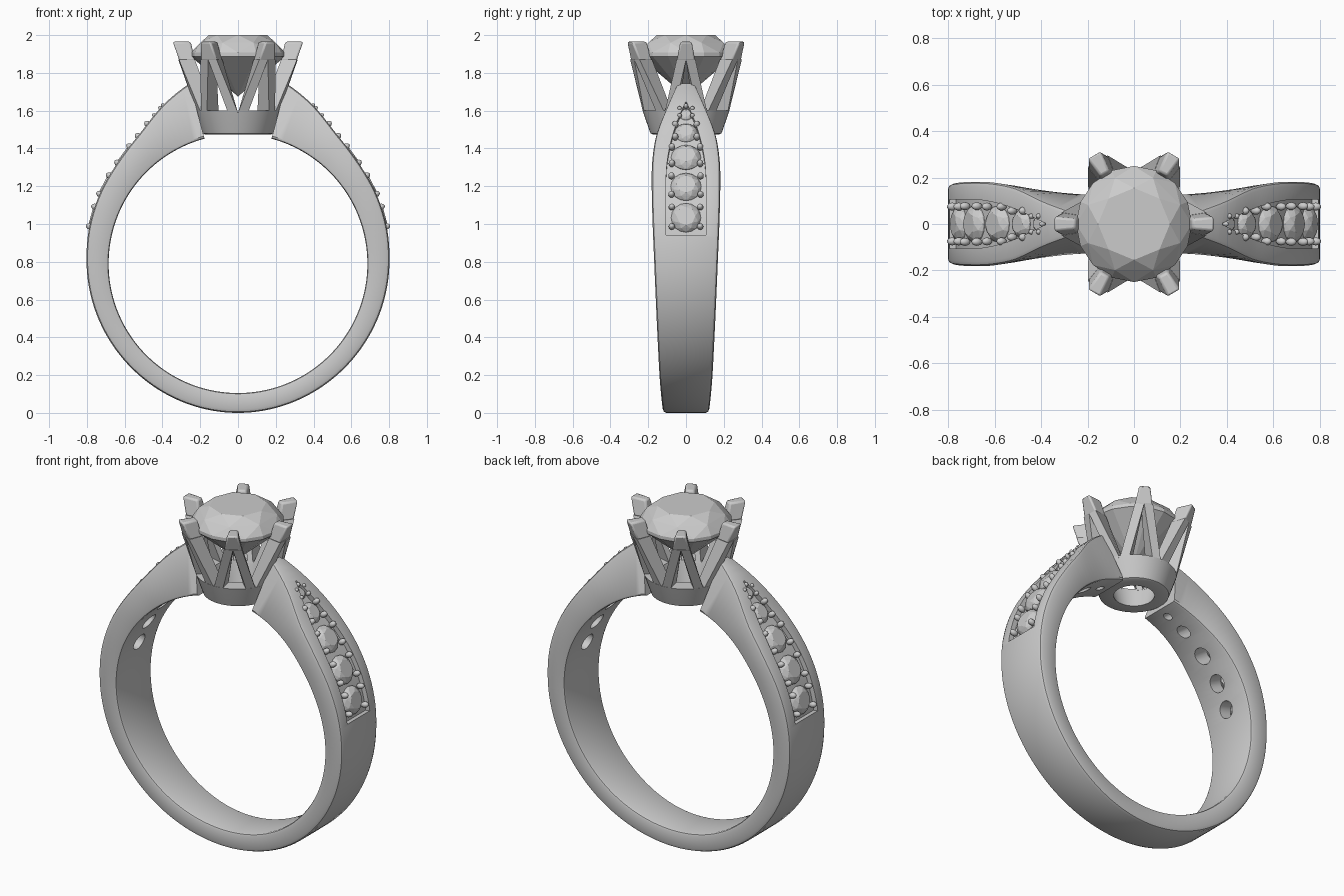
import bpy, bmesh
from math import sin, cos, tau, radians as rad
from mathutils import Matrix, Vector

if "Cube" in bpy.data.objects:
    bpy.data.objects.remove(bpy.data.objects["Cube"])

CZ, RI = 0.79, 0.685          # finger hole centre height and radius
# angle from +x (degrees), outer radius, outer half width, inner half width
SHANK = [(-90, .79, .123, .121), (-45, .79, .143, .14), (0, .802, .168, .166), (14, .811, .176, .173),
         (27, .82, .181, .175), (40, .832, .18, .168), (51, .856, .164, .152), (57, .882, .142, .143),
         (65, .93, .1, .133), (75, .988, .05, .125)]
# angle, channel half width
CHANNEL = [(10.8, .105), (30, .106), (40, .1), (50, .078), (58, .047), (66, .003)]
# angle, stone radius
STONES = [(17.9, .079), (30.6, .081), (43.6, .079), (54.5, .06), (62, .036)]


def interp(table, a, k=1):
    """Smooth Hermite interpolation of column k at angle a."""
    n = len(table)
    i = max(j for j in range(n - 1) if table[j][0] <= a + 1e-6 or j == 0)

    def slope(j):
        p, q = table[max(j - 1, 0)], table[min(j + 1, n - 1)]
        return 0 if j == 0 else (q[k] - p[k]) / (q[0] - p[0])
    p, q = table[i], table[i + 1]
    h = q[0] - p[0]
    t = (a - p[0]) / h
    return ((2*t**3 - 3*t*t + 1) * p[k] + (t**3 - 2*t*t + t) * h * slope(i)
            + (3*t*t - 2*t**3) * q[k] + (t**3 - t*t) * h * slope(i + 1))


def loft(bm, rings, closed=False):
    vs = [[bm.verts.new(p) for p in r] for r in rings]
    n = len(vs[0])
    pairs = list(zip(vs, vs[1:])) + ([(vs[-1], vs[0])] if closed else [])
    for a, b in pairs:
        for i in range(n):
            j = (i + 1) % n
            bm.faces.new((a[i], a[j], b[j], b[i]))
    if not closed:
        bm.faces.new(vs[0])
        bm.faces.new(vs[-1])


def finish(name, bm, smooth=None, bevel=0):
    bmesh.ops.recalc_face_normals(bm, faces=bm.faces)
    me = bpy.data.meshes.new(name)
    bm.to_mesh(me)
    bm.free()
    ob = bpy.data.objects.new(name, me)
    bpy.context.collection.objects.link(ob)
    if bevel:
        m = ob.modifiers.new("soft_edges", 'BEVEL')
        m.width, m.segments, m.limit_method = bevel, 2, 'ANGLE'
    if smooth:
        shade(ob, smooth)
    return ob


def activate(ob):
    bpy.ops.object.select_all(action='DESELECT')
    ob.select_set(True)
    bpy.context.view_layer.objects.active = ob


def shade(ob, angle):
    activate(ob)
    bpy.ops.object.shade_smooth_by_angle(angle=rad(angle))


def outer(a):
    r = interp(SHANK, a)
    return Vector((r * cos(rad(a)), 0, CZ + r * sin(rad(a))))


def frame(a, side):
    """Matrix on the outer surface with local z along the surface normal."""
    t = (outer(a + .5) - outer(a - .5)).normalized()
    p = outer(a)
    n = Vector((t.z * side, 0, -t.x))
    y = Vector((0, 1, 0))
    m = Matrix((y.cross(n), y, n)).transposed().to_4x4()
    m.translation = (p.x * side, 0, p.z)
    return m


def gem(bm, mat):
    """Round brilliant of unit girdle radius, as the hull of its corner rings."""
    pts = [Vector((0, 0, -.9))]
    for n, r, z, off in ((8, .62, .4, 0), (8, .86, .24, .5), (16, 1, .03, 0), (16, 1, -.05, 0), (8, .3, -.64, .5)):
        pts += [Vector((r * cos(tau*(i+off)/n), r * sin(tau*(i+off)/n), z)) for i in range(n)]
    bmesh.ops.convex_hull(bm, input=[bm.verts.new(mat @ p) for p in pts])


# Tapered shank, lofted round the finger hole from shoulder to shoulder
bm = bmesh.new()
rings = []
for i in range(133):
    t = -255 + 330 * i / 132
    a = t if t >= -90 else -180 - t
    ro, wo, wi = (interp(SHANK, a, k) for k in (1, 2, 3))
    half = [(wi - .014, RI), (wi - .004, RI + .004), (wi, RI + .014),
            (wo, ro - .02), (wo - .006, ro - .006), (wo - .02, ro)]
    sec = half + [(-y, r) for y, r in reversed(half)]
    rings.append([(r * cos(rad(t)), y, CZ + r * sin(rad(t))) for y, r in sec])
loft(bm, rings)
shank = finish("shank", bm)

# Channels and stone holes cut into both shoulders
channel, holes = bmesh.new(), bmesh.new()
for s in (1, -1):
    rings = []
    for i in range(29):
        a = 10.8 + 55.2 * i / 28
        w, m = max(interp(CHANNEL, a), .003), frame(a, s)
        rings.append([m @ Vector((0, y, z)) for y, z in ((-w, -.028), (w, -.028), (w, .05), (-w, .05))])
    loft(channel, rings)
    for a, r in STONES:
        bmesh.ops.create_cone(holes, cap_ends=True, segments=24, radius1=r * .62, radius2=r * .62, depth=.4,
                              matrix=frame(a, s) @ Matrix.Translation((0, 0, -.2)))
for name, b in (("channel_cutter", channel), ("hole_cutter", holes)):
    cutter = finish(name, b)
    cutter.hide_render = True
    m = shank.modifiers.new(name, 'BOOLEAN')
    m.operation, m.object, m.solver = 'DIFFERENCE', cutter, 'EXACT'
    activate(shank)
    bpy.ops.object.modifier_apply(modifier=name)
    bpy.data.objects.remove(cutter)
shade(shank, 35)

# Shoulder stones with four beads each, and one bead at the channel tip
stones, beads = bmesh.new(), bmesh.new()


def bead(mat, y, v, r):
    bmesh.ops.create_uvsphere(beads, u_segments=12, v_segments=8, radius=r,
                              matrix=mat @ Matrix.Translation((v, y, -.006)) @ Matrix.Diagonal((1, 1, 1.4, 1)))


for s in (1, -1):
    for a, r in STONES:
        m = frame(a, s)
        gem(stones, m @ Matrix.Translation((0, 0, -.026)) @ Matrix.Scale(r, 4))
        for u in (-1, 1):
            for v in (-1, 1):
                bead(m, u * r * .95, v * r * .68, .017 if r > .05 else .012)
    bead(frame(64.6, s), 0, 0, .012)
finish("shoulder_stones", stones)
finish("beads", beads, 60)

# Head: conical collar with six split prongs
def cone_r(z):
    return .19 + .155 * (z - 1.475) / .485


bm = bmesh.new()
prof = [(.11, 1.475), (.178, 1.475), (.188, 1.48), (.192, 1.49), (cone_r(1.6), 1.6), (cone_r(1.6) - .085, 1.6)]
loft(bm, [[(r * cos(tau*i/48), r * sin(tau*i/48), z) for r, z in prof] for i in range(48)], True)
finish("collar", bm, 35)


def prong_ring(ang, z, u0, u1, thick=.085):
    R = cone_r(z)
    return [(r * cos(ang + u / R), r * sin(ang + u / R), z)
            for r, u in ((R, u0), (R, u1), (R - thick, u1), (R - thick, u0))]


legs, tips = bmesh.new(), bmesh.new()
for k in range(6):
    g = tau * k / 6
    for s in (1, -1):
        loft(legs, [prong_ring(g, 1.59, s * .065, s * .118), prong_ring(g, 1.87, 0, s * .05)])
    loft(tips, [prong_ring(g, 1.865, -.051, .051), prong_ring(g, 1.965, -.031, .031, .095)])
finish("prong_legs", legs)
finish("prong_tips", tips, 30, .01)

# Centre stone
bm = bmesh.new()
gem(bm, Matrix.Translation((0, 0, 1.9)) @ Matrix.Scale(.25, 4))
finish("centre_stone", bm)
